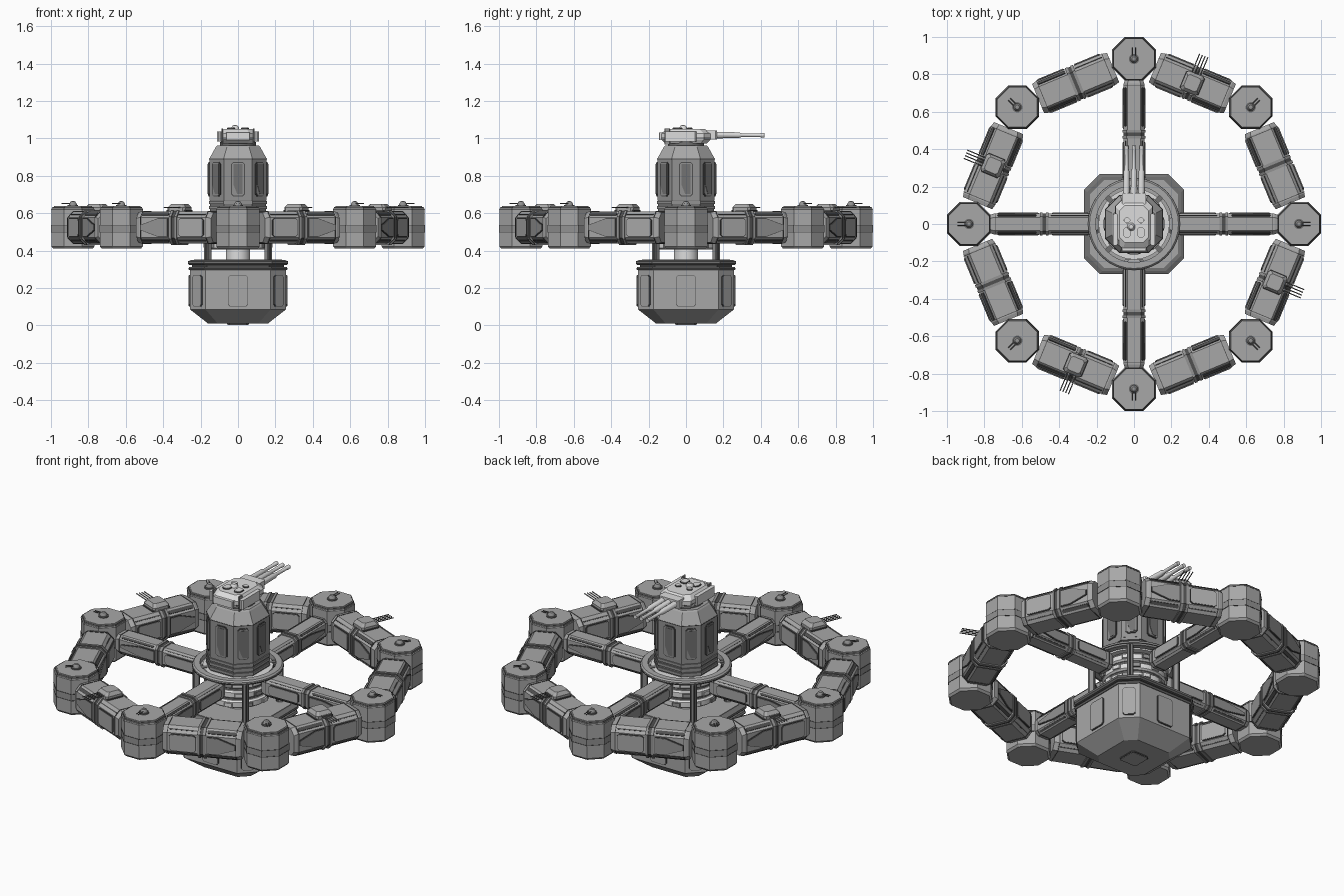
import bpy, bmesh
from math import cos, sin, pi, radians, sqrt
from mathutils import Matrix, Vector

cube = bpy.data.objects.get("Cube")
if cube:
    bpy.data.objects.remove(cube)


def material(name, v):
    m = bpy.data.materials.new(name)
    m.use_nodes = True
    m.diffuse_color = (v, v, v, 1)
    m.node_tree.nodes["Principled BSDF"].inputs["Base Color"].default_value = (v, v, v, 1)
    return m


HULL = material("hull grey", 0.39)
PANEL = material("panel grey", 0.29)
DEEP = material("deep panel grey", 0.17)
DARK = material("dark trim", 0.08)
LIGHT = material("light grey", 0.72)
I = Matrix()
ALONG_X = Matrix(((0, 0, 1, 0), (1, 0, 0, 0), (0, 1, 0, 0), (0, 0, 0, 1)))
REG = 0.586  # chamfer share of a regular octagon


def finish(name, bm, mat, M):
    bmesh.ops.remove_doubles(bm, verts=bm.verts, dist=1e-5)
    bmesh.ops.recalc_face_normals(bm, faces=bm.faces)
    me = bpy.data.meshes.new(name)
    bm.to_mesh(me)
    bm.free()
    me.materials.append(mat)
    ob = bpy.data.objects.new(name, me)
    ob.matrix_world = M
    bpy.context.collection.objects.link(ob)


def chamfered(a, b, c, x=0):
    return [(x + a, c - b), (x + a, b - c), (x + a - c, b), (x + c - a, b),
            (x - a, b - c), (x - a, c - b), (x + c - a, -b), (x + a - c, -b)]


def loft(name, levels, mat, M=I):
    """Stack of chamfered rectangles: (z, half x, half y, chamfer)."""
    bm = bmesh.new()
    rings = [[bm.verts.new((x, y, z)) for x, y in chamfered(a, b, c)] for z, a, b, c in levels]
    for r, s in zip(rings, rings[1:]):
        for i in range(8):
            j = (i + 1) % 8
            bm.faces.new((r[i], r[j], s[j], s[i]))
    bm.faces.new(rings[0])
    bm.faces.new(rings[-1])
    finish(name, bm, mat, M)


def octo(name, levels, mat, share=REG, M=I):
    loft(name, [(z, h, h, h * share) for z, h in levels], mat, M)


def box(name, size, mat, M=I, c=0.004):
    x, y, z = (s / 2 for s in size)
    loft(name, [(-z, x, y, c), (z, x, y, c)], mat, M)


def lathe(name, prof, mat, M=I, n=24):
    """Turned part; the profile is a closed outline of (radius, z)."""
    bm = bmesh.new()
    rings = [[bm.verts.new((r * cos(2 * pi * i / n), r * sin(2 * pi * i / n), z))
              for i in range(n)] for r, z in prof]
    for r, s in zip(rings, rings[1:] + rings[:1]):
        for i in range(n):
            j = (i + 1) % n
            bm.faces.new((r[i], r[j], s[j], s[i])).smooth = True
    bmesh.ops.remove_doubles(bm, verts=bm.verts, dist=1e-5)
    bmesh.ops.dissolve_degenerate(bm, edges=bm.edges, dist=1e-6)
    for e in bm.edges:
        e.smooth = e.calc_face_angle(0) < radians(35)
    finish(name, bm, mat, M)


def rod(name, r, z0, z1, mat, M=I, n=24):
    lathe(name, [(0, z0), (r, z0), (r, z1), (0, z1)], mat, M, n)


def plate(name, pts, mat, M, t=0.008):
    bm = bmesh.new()
    f = bm.faces.new([bm.verts.new((x, y, -0.002)) for x, y in pts])
    up = bmesh.ops.extrude_face_region(bm, geom=[f])["geom"]
    bmesh.ops.translate(bm, vec=(0, 0, t), verts=[v for v in up if isinstance(v, bmesh.types.BMVert)])
    finish(name, bm, mat, M)


def framed(name, a, b, M, face=PANEL, x=0, rim=0.005):
    """Panel with a dark border."""
    plate(name + "_border", chamfered(a, b, 0.012, x), DARK, M, 0.007)
    plate(name, chamfered(a - rim, b - rim, 0.009, x), face, M, 0.0095)


def facing(pos, xdir, normal):
    x, n = Vector(xdir).normalized(), Vector(normal).normalized()
    M = Matrix((x, n.cross(x), n)).transposed().to_4x4()
    M.translation = pos
    return M


def T(*v):
    return Matrix.Translation(v)


def R(a, axis="Z"):
    return Matrix.Rotation(a, 4, axis)


def octo_sides(h, share, z):
    for k in range(8):
        a = k * pi / 4
        d = h if k % 2 == 0 else h * (2 - share) / sqrt(2)
        yield k, facing((d * cos(a), d * sin(a), z), (-sin(a), cos(a), 0), (cos(a), sin(a), 0))


def corridor(name, M, L, w, h, c):
    """Chamfered tube along x with ribs, framed panels and tapered panels."""
    A = M @ ALONG_X
    e = 0.006
    loft(name, [(-L, w - e, h - e, c), (-L + 0.02, w, h, c), (L - 0.02, w, h, c), (L, w - e, h - e, c)], HULL, A)
    for x in (-0.016, 0.016):
        loft(name + "_rib", [(x - 0.007, w + e, h + e, c), (x + 0.007, w + e, h + e, c)], PANEL, A)
    bands = {"_joint": (0, 0.01), "_end_seam": (L - 0.028, 0.002), "_far_seam": (0.028 - L, 0.002)}
    for part, (x, t) in bands.items():
        loft(name + part, [(x - t, w + 0.002, h + 0.002, c), (x + t, w + 0.002, h + 0.002, c)], DARK, A)
    b = h - c - 0.004
    for s in (-1, 1):
        F = M @ facing((0, s * w, 0), (1, 0, 0), (0, s, 0))
        framed(name + "_side_panel", L * 0.34, b, F, HULL, -L * 0.48, 0.004)
        x0, x1, x2 = 0.028, L * 0.4, L * 0.86
        for part, d, mat, t in (("_taper_border", 0, DARK, 0.007), ("_taper_panel", 0.004, PANEL, 0.0095)):
            u, v = b - d, b * 0.3 - d * 0.6
            plate(name + part, [(x0 + d, -u), (x1, -u), (x2 - d, -v), (x2 - d, v), (x1, u), (x0 + d, u)], mat, F, t)
        # rails along the chamfered edges
        for u in (-1, 1):
            G = M @ facing((0, s * (w - c / 2), u * (h - c / 2)), (1, 0, 0), (0, s, u))
            plate(name + "_edge_rail", chamfered(L * 0.36, c * 0.3, 0.004, L * 0.5), DARK, G)
            plate(name + "_edge_seam", chamfered(L * 0.36, c * 0.1, 0.001, -L * 0.48), DARK, G, 0.004)


def small_gun(M):
    """Four-barrelled gun house; barrels point along +y."""
    loft("gun_house", [(0, 0.052, 0.055, 0.012), (0.02, 0.052, 0.055, 0.012), (0.04, 0.038, 0.038, 0.01)], HULL, M)
    box("gun_base", (0.112, 0.1, 0.01), DARK, M @ T(0, 0, 0.002))
    for x in (-0.024, -0.008, 0.008, 0.024):
        rod("gun_barrel", 0.003, 0.04, 0.16, DEEP, M @ T(x, 0, 0.02) @ R(-pi / 2, "X"), 6)


# Outer ring: eight octagonal nodes joined by corridors
MID = 0.523
NODE_R, NODE_H = 0.8825, 0.115
for k in range(8):
    a = k * pi / 4
    P = T(NODE_R * cos(a), NODE_R * sin(a), 0)
    octo("ring_node", [(0.41, 0.105), (0.422, NODE_H), (0.622, NODE_H), (0.634, 0.106)], HULL, M=P)
    octo("node_band", [(0.5, 0.1165), (0.535, 0.1165)], PANEL, M=P)
    for z in (0.498, 0.536):
        octo("node_seam", [(z - 0.0015, 0.117), (z + 0.0015, 0.117)], DARK, M=P)
    octo("node_roof_border", [(0.618, 0.1165), (0.633, 0.109)], DARK, M=P)
    octo("node_roof", [(0.63, 0.102), (0.637, 0.102)], HULL, M=P)
    Q = P @ T(0, 0, 0.636) @ R(a - pi / 2)
    rod("node_gun_base", 0.028, 0, 0.008, DEEP, Q, 12)
    lathe("node_gun_dome", [(0, 0), (0.022, 0), (0.02, 0.015), (0.012, 0.026), (0, 0.03)], PANEL, Q, 12)
    for x in (-0.007, 0.007):
        rod("node_gun_barrel", 0.0025, 0.01, 0.06, DEEP, Q @ T(x, 0, 0.016) @ R(-pi / 2, "X"), 6)
    b = a + pi / 8
    rad = NODE_R * cos(pi / 8)
    corridor("ring_corridor", R(b - pi / 2) @ T(0, rad, MID) @ R(0 if k % 2 else pi), 0.217, 0.09, 0.086, 0.032)
    if k % 2:
        small_gun(R(b) @ T(rad, 0, 0.609) @ R(-pi / 2))

# Spokes
for k in range(4):
    corridor("spoke", R(k * pi / 2) @ T(0.48, 0, MID), 0.29, 0.055, 0.055, 0.02)

# Lower pod
PS = 0.32
octo("pod", [(0.01, 0.16), (0.085, 0.256), (0.3, 0.256)], HULL, PS)
octo("pod_groove", [(0.29, 0.245), (0.335, 0.245)], DARK, PS)
octo("pod_flange", [(0.295, 0.26), (0.303, 0.266), (0.312, 0.26)], DEEP, PS)
octo("pod_deck", [(0.322, 0.26), (0.33, 0.268), (0.342, 0.268), (0.35, 0.25)], DEEP, PS)
octo("pod_deck_plate", [(0.345, 0.235), (0.353, 0.235)], HULL, PS)
for k, F in octo_sides(0.256, PS, 0.185):
    framed("pod_panel", 0.054 if k % 2 == 0 else 0.036, 0.085, F, HULL, rim=0.004)
framed("pod_hatch", 0.058, 0.058, T(0, 0, 0.0085) @ R(pi, "X"), HULL, rim=0.004)

# Core stack with bright modules, support ring and posts
rod("core_column", 0.065, 0.34, 0.6, LIGHT)
for i, z in enumerate((0.405, 0.462, 0.519)):
    lathe("core_drum", [(0, z), (0.165, z), (0.175, z + 0.008), (0.175, z + 0.036), (0.165, z + 0.044), (0, z + 0.044)], LIGHT)
    rod("core_gap", 0.158, z + 0.042, z + 0.058, DEEP)
    for j in range(10):
        box("core_module", (0.014, 0.045, 0.022), PANEL if j % 2 else LIGHT,
            R(2 * pi * (j + i / 2) / 10) @ T(0.177, 0, z + 0.022))
rod("core_cap", 0.19, 0.574, 0.588, LIGHT, n=32)
lathe("support_ring", [(0.205, 0.573), (0.238, 0.573), (0.246, 0.58), (0.246, 0.592), (0.238, 0.6), (0.205, 0.6)], HULL, n=32)
lathe("support_ring_trim", [(0.23, 0.572), (0.2475, 0.58), (0.2475, 0.585), (0.23, 0.585)], DARK, n=32)
for k in range(4):
    B = R(pi / 4 + k * pi / 2)
    box("support_post", (0.03, 0.034, 0.235), PANEL, B @ T(0.228, 0, 0.46))
    box("post_strip", (0.038, 0.012, 0.23), DARK, B @ T(0.228, 0, 0.46), 0.002)
    box("ring_bracket", (0.06, 0.03, 0.014), DEEP, B @ T(0.195, 0, 0.582))

# Tower
TS = 0.5
octo("tower_foot", [(0.585, 0.15), (0.67, 0.15)], DEEP, TS)
for z in (0.595, 0.622, 0.648):
    octo("tower_band", [(z, 0.156), (z + 0.016, 0.156)], PANEL, TS)
octo("tower", [(0.667, 0.152), (0.892, 0.152)], PANEL, TS)
octo("tower_shoulder", [(0.892, 0.153), (0.955, 0.118), (0.963, 0.11)], HULL, TS)
octo("tower_shoulder_seam", [(0.888, 0.1545), (0.892, 0.1545)], DARK, TS)
for k, F in octo_sides(0.152, TS, 0.782):
    framed("tower_panel", 0.038 if k % 2 == 0 else 0.032, 0.092, F, PANEL)
    plate("tower_vent", [(-0.024, 0.08), (-0.024, -0.03), (-0.004, -0.08), (0.024, -0.08), (0.024, 0.08)],
          DEEP, F, 0.0118)

# Main turret
rod("turret_bearing", 0.095, 0.955, 0.98, DEEP)
loft("turret_body", [(0.972, 0.085, 0.11, 0.03), (0.995, 0.1, 0.135, 0.04),
                     (1.025, 0.1, 0.135, 0.04), (1.05, 0.078, 0.1, 0.03)], LIGHT)
loft("turret_seam", [(1.0, 0.101, 0.136, 0.041), (1.004, 0.101, 0.136, 0.041)], DARK)
for s in (-1, 1):
    box("turret_cheek", (0.022, 0.17, 0.055), LIGHT, T(s * 0.1, -0.03, 1.01), 0.006)
    box("turret_cheek_fin", (0.008, 0.03, 0.085), PANEL, T(s * 0.085, -0.1, 1.01), 0.002)
    framed("roof_hatch", 0.022, 0.027, T(s * 0.037, -0.045, 1.05), LIGHT, rim=0.003)
    framed("roof_vent", 0.018, 0.016, T(s * 0.037, 0.02, 1.05), LIGHT, rim=0.003)
lathe("roof_dome", [(0, 1.045), (0.022, 1.045), (0.021, 1.058), (0.012, 1.069), (0, 1.072)], LIGHT, T(-0.015, -0.015, 0), 12)
box("rear_bustle", (0.13, 0.03, 0.04), LIGHT, T(0, -0.13, 1.01))
box("gun_mantlet", (0.13, 0.06, 0.048), LIGHT, T(0, 0.135, 1.018), 0.008)
for x in (-0.04, 0, 0.04):
    lathe("main_barrel", [(0, 0.1), (0.019, 0.1), (0.016, 0.28), (0.01, 0.3), (0.01, 0.395),
                          (0.012, 0.4), (0.012, 0.42), (0, 0.42)], LIGHT, T(x, 0, 1.017) @ R(-pi / 2, "X"), 10)
